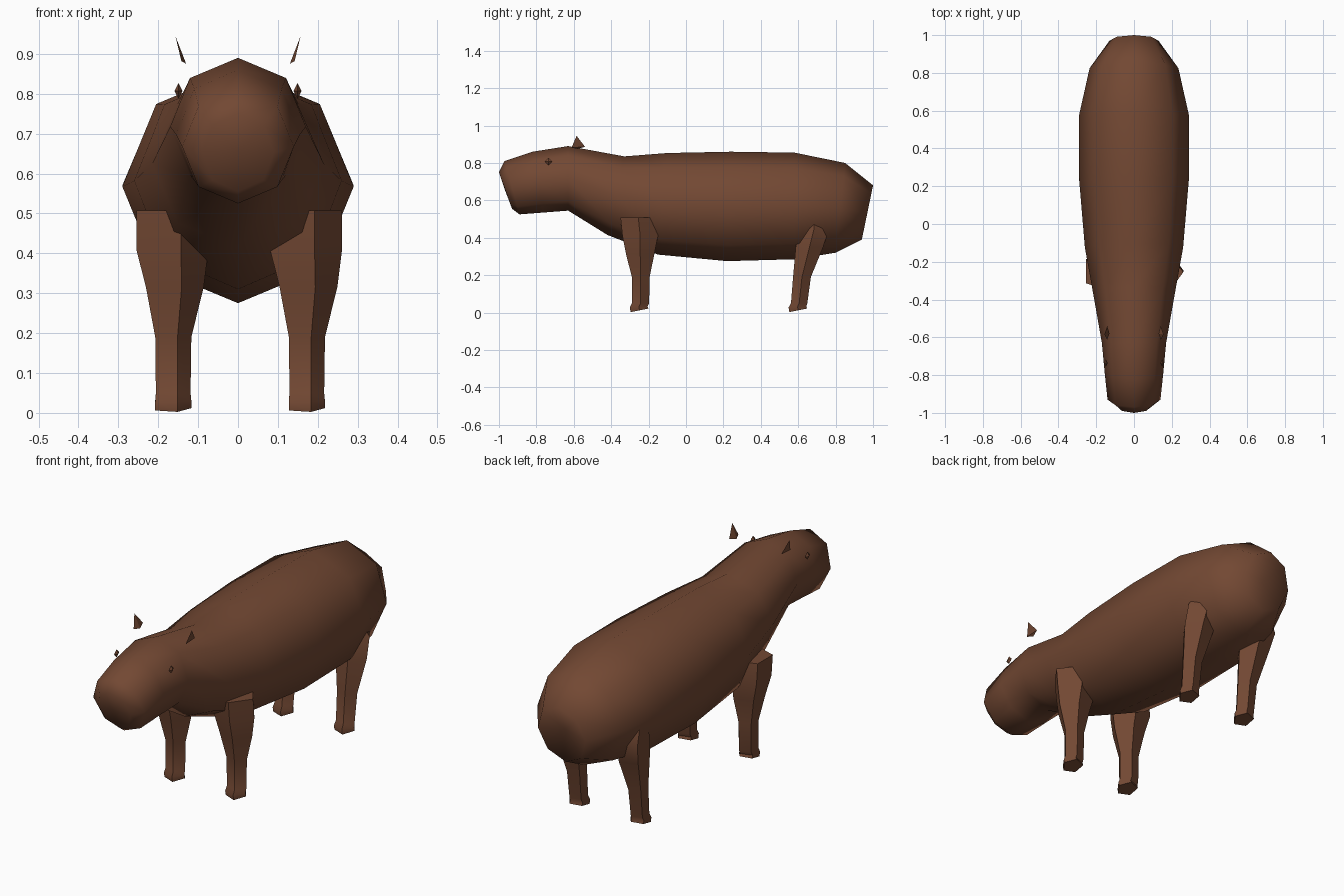
import bpy, bmesh, math
from mathutils import Vector

old = bpy.data.objects.get("Cube")
if old:
    bpy.data.objects.remove(old, do_unlink=True)

brown = bpy.data.materials.new("brown_fur")
brown.use_nodes = True
COLOR = (0.17, 0.065, 0.033, 1)
brown.diffuse_color = COLOR
brown.node_tree.nodes["Principled BSDF"].inputs["Base Color"].default_value = COLOR


def finish(name, bm, smooth_angle):
    """Turn a bmesh into a named, coloured object."""
    bmesh.ops.recalc_face_normals(bm, faces=bm.faces[:])
    mesh = bpy.data.meshes.new(name)
    bm.to_mesh(mesh)
    bm.free()
    mesh.materials.append(brown)
    ob = bpy.data.objects.new(name, mesh)
    bpy.context.collection.objects.link(ob)
    if smooth_angle:
        bpy.ops.object.select_all(action='DESELECT')
        ob.select_set(True)
        bpy.context.view_layer.objects.active = ob
        bpy.ops.object.shade_smooth_by_angle(angle=math.radians(smooth_angle))
    return ob


def loft(bm, rings):
    """Bridge consecutive point rings with quads and return their vertices."""
    loops = [[bm.verts.new(p) for p in ring] for ring in rings]
    for a, b in zip(loops, loops[1:]):
        for i in range(len(a)):
            j = (i + 1) % len(a)
            bm.faces.new((a[i], a[j], b[j], b[i]))
    return loops


def fan(bm, loop, center):
    """Close a ring around a centre point."""
    c = bm.verts.new(center)
    for i, v in enumerate(loop):
        bm.faces.new((v, loop[(i + 1) % len(loop)], c))


# Body and head: tilted octagonal rings (top y, top z, bottom y, bottom z, half width)
SECTIONS = [
    (-1.0, 0.75, -0.93, 0.555, 0.09),
    (-0.97, 0.81, -0.89, 0.525, 0.14),
    (-0.82, 0.86, -0.76, 0.535, 0.155),
    (-0.63, 0.89, -0.63, 0.545, 0.17),
    (-0.33, 0.835, -0.42, 0.415, 0.215),
    (-0.1, 0.853, -0.15, 0.31, 0.26),
    (0.24, 0.86, 0.22, 0.275, 0.29),
    (0.58, 0.855, 0.58, 0.285, 0.29),
    (0.85, 0.80, 0.8, 0.32, 0.235),
    (1.0, 0.68, 0.94, 0.39, 0.13),
]


def body_ring(ty, tz, by, bz, half):
    top, bottom = Vector((0, ty, tz)), Vector((0, by, bz))
    mid, up = (top + bottom) / 2, (top - bottom) / 2
    angles = [math.tau * i / 8 for i in range(8)]
    return [mid + up * math.cos(a) + Vector((half * math.sin(a), 0, 0)) for a in angles]


bm = bmesh.new()
loops = loft(bm, [body_ring(*s) for s in SECTIONS])
fan(bm, loops[0], (0, -0.968, 0.655))
fan(bm, loops[-1], (0, 0.94, 0.55))
finish("body", bm, 80)

# Legs: pentagonal rings (z, centre x, centre y, radius, front drop)
FRONT_LEG = [
    (0.507, -0.174, -0.255, 0.1, 0),
    (0.41, -0.174, -0.245, 0.1, 0),
    (0.315, -0.166, -0.245, 0.08, 0),
    (0.19, -0.167, -0.242, 0.05, 0),
    (0.05, -0.167, -0.243, 0.048, 0),
    (0.03, -0.167, -0.253, 0.05, 0.003),
    (0.012, -0.167, -0.248, 0.05, 0.01),
]
REAR_LEG = [
    (0.525, -0.2, 0.68, 0.055, 0),
    (0.45, -0.18, 0.685, 0.085, 0),
    (0.35, -0.17, 0.66, 0.077, 0),
    (0.19, -0.167, 0.62, 0.05, 0),
    (0.05, -0.167, 0.605, 0.046, 0),
    (0.03, -0.167, 0.596, 0.05, 0.003),
    (0.012, -0.167, 0.6, 0.05, 0.01),
]


def leg(name, rows, shift):
    rings = []
    for z, cx, cy, r, drop in rows:
        ring = []
        for i in range(5):
            a = math.tau * i / 5
            ring.append((cx + shift + r * math.cos(a), cy + r * math.sin(a),
                         z + drop * math.sin(a)))
        rings.append(ring)
    bm = bmesh.new()
    loops = loft(bm, rings)
    bm.faces.new(loops[0])
    bm.faces.new(loops[-1])
    finish(name, bm, 40)


for side, shift in (("right", 0), ("left", 0.335)):
    leg("front_leg_" + side, FRONT_LEG, shift)
    leg("rear_leg_" + side, REAR_LEG, shift)

# Ears and eyes, mirrored
for side, s in (("right", -1), ("left", 1)):
    bm = bmesh.new()
    tip, front, back, inner = [bm.verts.new((s * x, y, z)) for x, y, z in (
        (0.157, -0.585, 0.945), (0.142, -0.612, 0.882),
        (0.142, -0.54, 0.886), (0.13, -0.58, 0.875))]
    for tri in ((tip, front, back), (tip, back, inner), (tip, inner, front), (front, inner, back)):
        bm.faces.new(tri)
    finish("ear_" + side, bm, 0)

    bm = bmesh.new()
    bmesh.ops.create_uvsphere(bm, u_segments=4, v_segments=2, radius=0.02)
    for v in bm.verts:
        v.co = (v.co.x * 0.5 + s * 0.149, v.co.y - 0.735, v.co.z + 0.807)
    finish("eye_" + side, bm, 0)
